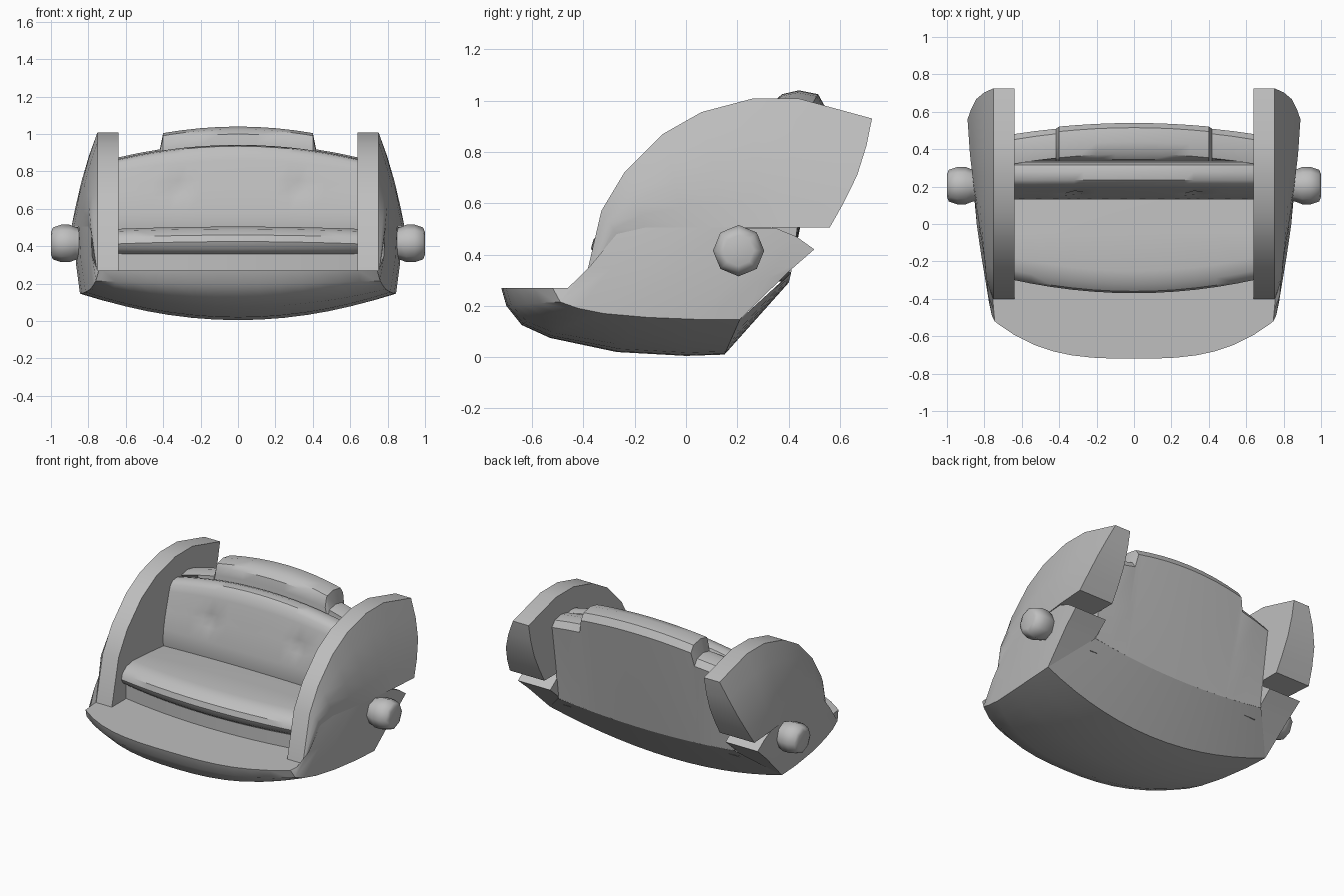
import bpy, bmesh, math

if "Cube" in bpy.data.objects:
    bpy.data.objects.remove(bpy.data.objects["Cube"])

grey = bpy.data.materials.new("plain grey")
grey.diffuse_color = (0.52, 0.52, 0.52, 1)
grey.use_nodes = True
grey.node_tree.nodes["Principled BSDF"].inputs["Base Color"].default_value = grey.diffuse_color


def finish(name, bm, mirror=False, angle=35):
    bmesh.ops.remove_doubles(bm, verts=bm.verts, dist=0.0005)
    bmesh.ops.recalc_face_normals(bm, faces=bm.faces)
    me = bpy.data.meshes.new(name)
    bm.to_mesh(me)
    bm.free()
    me.materials.append(grey)
    ob = bpy.data.objects.new(name, me)
    bpy.context.collection.objects.link(ob)
    if mirror:
        m = ob.modifiers.new("mirror", 'MIRROR')
        m.use_mirror_merge = False
    bpy.ops.object.select_all(action='DESELECT')
    ob.select_set(True)
    bpy.context.view_layer.objects.active = ob
    bpy.ops.object.shade_smooth_by_angle(angle=math.radians(angle))
    return ob


def grid(bm, rows, closed=False):
    """Quads between successive rows of points."""
    vs = [[bm.verts.new(p) for p in r] for r in rows]
    n = len(rows[0])
    for a, b in zip(vs, vs[1:]):
        for i in range(n if closed else n - 1):
            j = (i + 1) % n
            bm.faces.new((a[i], a[j], b[j], b[i]))
    return vs


def loft(name, profile, xs, shape):
    """Closed (y, z) profile swept over x; shape bends every point."""
    bm = bmesh.new()
    vs = grid(bm, [[(x, *shape(x, y, z)) for y, z in profile] for x in xs], True)
    bm.faces.new(vs[0])
    bm.faces.new(vs[-1])
    return finish(name, bm)


def both(xs):
    return [-x for x in reversed(xs) if x] + xs


# hull: boat-like underside, from deck edge to rear ridge and up the back slope
# centre y, z, then side x, y, z
HULL = [(-.72, .27, .745, -.52, .27), (-.70, .20, .76, -.49, .215),
        (-.64, .125, .775, -.42, .19), (-.53, .075, .79, -.32, .17),
        (-.27, .02, .815, -.15, .155), (0, .005, .835, .05, .147),
        (.15, .01, .845, .21, .147), (.40, .29, .645, .41, .33)]
S = both([0, .15, .3, .45, .58, .72, .86, .97, 1])
bm = bmesh.new()
rows = []
for k, (cy, cz, sx, sy, sz) in enumerate(HULL):
    e = 3 if k < 4 else 2
    rows.append([(s * sx, cy + (sy - cy) * abs(s) ** e, cz + (sz - cz) * s * s) for s in S])
vs = grid(bm, rows)
# deck floor
back = [bm.verts.new((x, y, .27)) for x, y in ((.75, -.40), (.64, .36), (-.64, .36), (-.75, -.40))]
bm.faces.new(vs[0] + back)
finish("hull", bm)


def wing(name, rows):
    """Bulging outer skin closed back to a flat inner wall."""
    bm = bmesh.new()
    grid(bm, rows)
    bmesh.ops.remove_doubles(bm, verts=bm.verts, dist=0.0005)
    edges = [e for e in bm.edges if len(e.link_faces) == 1]
    new = bmesh.ops.extrude_edge_only(bm, edges=edges)['geom']
    for v in new:
        if isinstance(v, bmesh.types.BMVert):
            v.co.x = .638
    bmesh.ops.edgeloop_fill(bm, edges=[g for g in new if isinstance(g, bmesh.types.BMEdge)])
    return finish(name, bm, True)


# upper side panel: arched rim, widest along its lower edge
ARC = [(-.40, .27), (-.33, .57), (-.24, .72), (-.09, .87), (.06, .955),
       (.26, 1.008), (.44, 1.008), (.725, .93)]
MID = [(.755, -.40, .27), (.785, -.27, .48), (.80, -.16, .505), (.83, 0, .505),
       (.85, .14, .505), (.865, .27, .505), (.877, .37, .505), (.89, .56, .505)]
top = [(.752, y, z) for y, z in ARC]


def between(t, bulge):
    return [(a[0] + (b[0] - a[0]) * t + bulge * (b[2] > .3),
             a[1] + (b[1] - a[1]) * t + bulge * 1.4 * (i == 7),
             a[2] + (b[2] - a[2]) * t)
            for i, (a, b) in enumerate(zip(top, MID))]


wing("side_panel", [top, between(.25, .014), between(.52, .02), between(.78, .012), MID])

# lower side wing: between panel and hull, with the pointed tail
low = [h[2:] for h in HULL[:7]] + [(.865, .40, .333)]
high = MID[:5] + [(.868, .35, .503), (.872, .43, .47), (.872, .50, .42)]
mid = [tuple((p + q) / 2 + (.008 if i == 0 and 0 < k < 7 else 0)
             for i, (p, q) in enumerate(zip(a, b))) for k, (a, b) in enumerate(zip(low, high))]
wing("side_wing", [low, mid, high])

# round pivot knobs
bm = bmesh.new()
LATHE = [(.80, .07), (.87, .088), (.90, .10), (.945, .10), (.99, .085), (1.0, .06)]
vs = grid(bm, [[(x, .205 + r * math.cos(i * math.pi / 4), .415 + r * math.sin(i * math.pi / 4))
                for i in range(8)] for x, r in LATHE], True)
bm.faces.new(vs[-1])
bm.faces.new(vs[0])
finish("pivot_knob", bm, True, 60)

XS = both([0, .11, .22, .33, .44, .55, .642])


def bow(x):
    return (x / .64) ** 2


# seat base and cushion, bowed towards the front
loft("seat_base", [(-.31, .26), (-.31, .37), (.3, .37), (.3, .26)], XS,
     lambda x, y, z: (y + (.06 * bow(x) if y < 0 else 0), z))
loft("seat_cushion", [(.25, .47), (-.05, .497), (-.25, .505), (-.32, .492), (-.36, .46),
                      (-.37, .425), (-.355, .385), (-.32, .36), (-.25, .352), (.25, .352)], XS,
     lambda x, y, z: (y + (.07 * bow(x) if y < -.1 else 0), z - .012 * bow(x) * (z > .4)))


# backrest cushion with two button dimples
def backrest(x, y, z):
    d = max(0, 1 - math.hypot((abs(x) - .32) / .05, (z - .715) / .05)) if y < .25 else 0
    return y + .03 * d, z - .075 * bow(x) * max(0, (z - .6) / .34)


loft("backrest", [(.15, .42), (.13, .50), (.138, .58), (.153, .67), (.163, .715), (.173, .76),
                  (.195, .86), (.21, .91), (.235, .935), (.28, .942), (.315, .93), (.33, .89),
                  (.33, .42)],
     both([0, .1, .2, .27, .32, .37, .46, .55, .642]), backrest)


# rear shell with raised headrest in the middle
def shell(x, y, z):
    t = max(0, (z - .30) / .65)
    up = .08 if abs(x) < .405 else 0
    dy = .01 * (1 - t) - .055 * t
    dz = .04 * (1 - t) - (.075 if not up else .09) * t
    y += dy * bow(x) * (y > .35)
    if up and z > .8:
        y += .01 * (y > .45)
        z += up + .01
    return y, z + dz * bow(x)


loft("rear_shell", [(.335, .30), (.335, .86), (.345, .91), (.375, .935), (.44, .95),
                    (.505, .935), (.53, .89), (.465, .60), (.40, .29)],
     both([0, .1, .2, .3, .375, .40, .418, .53, .642]), shell)
